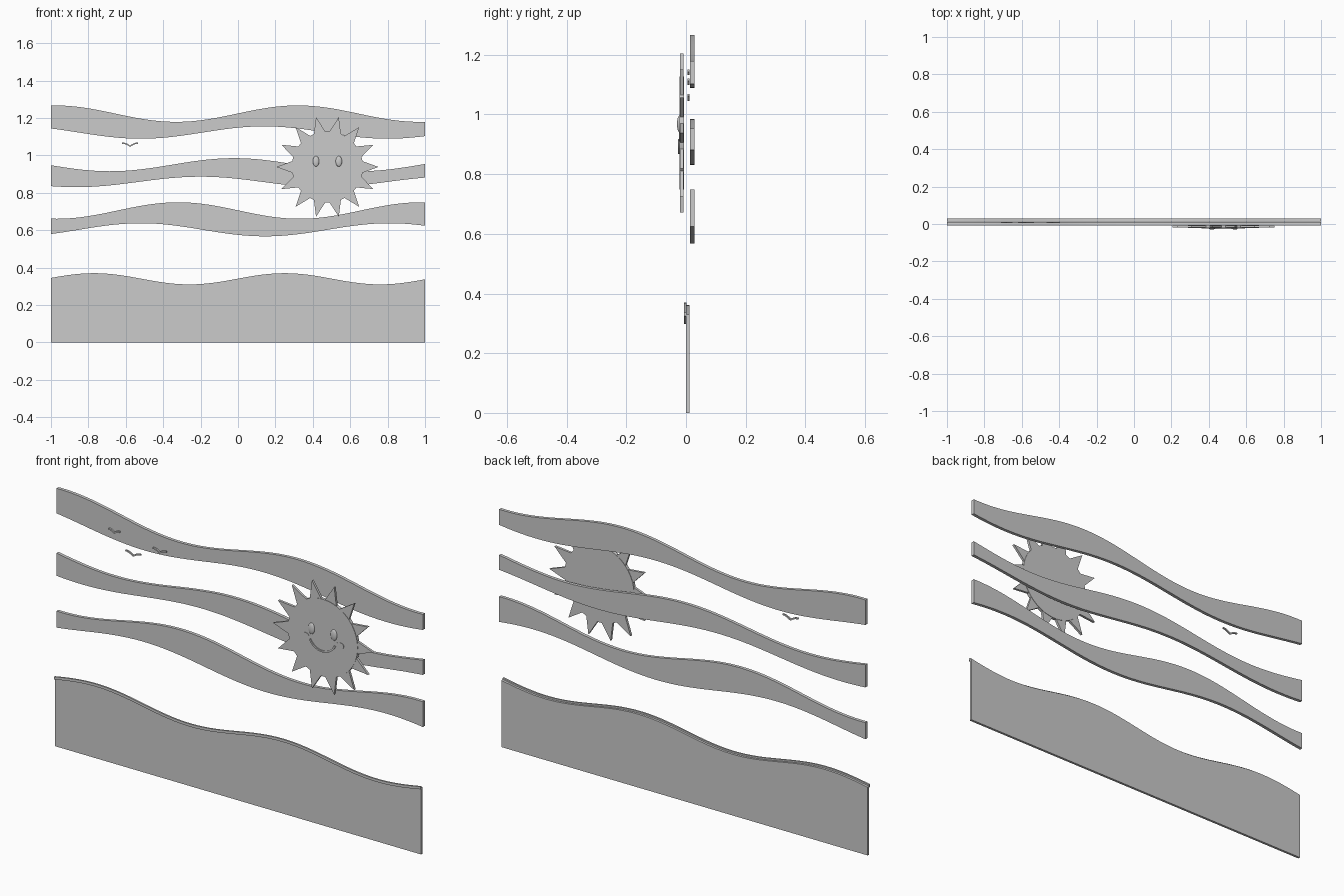
import bpy, bmesh, math
from mathutils import Vector

if "Cube" in bpy.data.objects:
    bpy.data.objects.remove(bpy.data.objects["Cube"])

GREY = (0.6, 0.6, 0.6, 1)
grey = bpy.data.materials.new("plain grey")
grey.use_nodes = True
grey.diffuse_color = GREY
grey.node_tree.nodes["Principled BSDF"].inputs["Base Color"].default_value = GREY


def finish(name, bm):
    bmesh.ops.recalc_face_normals(bm, faces=bm.faces)
    mesh = bpy.data.meshes.new(name)
    bm.to_mesh(mesh)
    bm.free()
    mesh.materials.append(grey)
    ob = bpy.data.objects.new(name, mesh)
    bpy.context.collection.objects.link(ob)
    bpy.context.view_layer.objects.active = ob
    bpy.ops.object.select_all(action='DESELECT')
    ob.select_set(True)
    bpy.ops.object.shade_smooth_by_angle(angle=math.radians(30))
    return ob


def ribbon(name, lower, upper, y0, y1):
    """Solid strip between two matching rows of (x, z) points."""
    bm = bmesh.new()
    rings = [[bm.verts.new((p[0], y, p[1])) for p, y in
              ((a, y0), (a, y1), (b, y1), (b, y0))]
             for a, b in zip(lower, upper)]
    for r, s in zip(rings, rings[1:]):
        for i in range(4):
            j = (i + 1) % 4
            bm.faces.new((r[i], r[j], s[j], s[i]))
    bm.faces.new(rings[0])
    bm.faces.new(rings[-1])
    return finish(name, bm)


def plate(bm, outline, y0, y1):
    """Flat outline of (x, z) points with thickness along y."""
    front = [bm.verts.new((x, y0, z)) for x, z in outline]
    back = [bm.verts.new((x, y1, z)) for x, z in outline]
    bm.faces.new(front)
    bm.faces.new(back)
    for i in range(len(outline)):
        j = (i + 1) % len(outline)
        bm.faces.new((front[i], front[j], back[j], back[i]))


def wave(mean, height, peak, period, n=64):
    xs = [-1 + 2 * i / n for i in range(n + 1)]
    return [(x, mean + height * math.cos(math.tau * (x - peak) / period)) for x in xs]


def shift(row, dz):
    return [(x, z + dz) for x, z in row]


def ellipse(cx, cz, rx, rz, n):
    return [(cx + rx * math.cos(math.tau * i / n), cz + rz * math.sin(math.tau * i / n))
            for i in range(n)]


def stroke(name, pts, width, y0, y1):
    """Ribbon of even width along a row of (x, z) points."""
    lower, upper = [], []
    for i, p in enumerate(pts):
        a, b = Vector(pts[max(i - 1, 0)]), Vector(pts[min(i + 1, len(pts) - 1)])
        d = (b - a).normalized() * width / 2
        lower.append((p[0] + d.y, p[1] - d.x))
        upper.append((p[0] - d.y, p[1] + d.x))
    return ribbon(name, lower, upper, y0, y1)


# Ground panel with a raised rim along its wavy top
crest = wave(0.34, 0.03, 0.25, 1.02)
ribbon("ground_panel", [(x, 0) for x, z in crest], shift(crest, -0.008), 0, 0.012)
ribbon("ground_rim", shift(crest, -0.013), crest, -0.007, 0.001)

# Three wavy sky bands
bands = {
    "upper_band": ((1.122, 0.033, 0.14, 1.32), (1.223, 0.044, 0.32, 1.3)),
    "middle_band": ((0.858, 0.028, -0.2, 1.33), (0.95, 0.035, -0.02, 1.33)),
    "lower_band": ((0.602, 0.035, -0.52, 1.33), (0.705, 0.044, -0.32, 1.3)),
}
for name, (low, high) in bands.items():
    ribbon(name, wave(*low), wave(*high), 0.013, 0.029)

# Sun disc
SX, SZ, R = 0.478, 0.938, 0.19
bm = bmesh.new()
plate(bm, ellipse(SX, SZ, R, R, 64), -0.022, -0.006)
finish("sun_disc", bm)

# Sun rays
RAYS = 14
bm = bmesh.new()
for k in range(RAYS):
    a = math.tau * k / RAYS
    out = Vector((math.cos(a), math.sin(a)))
    side = Vector((-out.y, out.x)) * 0.034
    c = Vector((SX, SZ))
    plate(bm, [c + out * 0.18 - side, c + out * 0.273, c + out * 0.18 + side],
          -0.02, -0.008)
finish("sun_rays", bm)

# Eyes and cheeks
for side, label in ((-1, "right"), (1, "left")):
    bm = bmesh.new()
    bmesh.ops.create_uvsphere(bm, u_segments=24, v_segments=16, radius=1)
    bmesh.ops.scale(bm, vec=(0.017, 0.008, 0.028), verts=bm.verts)
    bmesh.ops.translate(bm, vec=(SX + side * 0.061, -0.022, 0.968), verts=bm.verts)
    finish(label + "_eye", bm)
    bm = bmesh.new()
    plate(bm, ellipse(SX + side * 0.095, 0.925, 0.021, 0.015, 24), -0.024, -0.021)
    finish(label + "_cheek", bm)

# Smile
arc = [math.radians(205 + 130 * i / 20) for i in range(21)]
stroke("smile", [(SX + 0.075 * math.cos(a), 0.947 + 0.075 * math.sin(a)) for a in arc],
       0.008, -0.027, -0.021)

# Birds
for i, (x, z, w) in enumerate(((-0.68, 1.135, 0.031), (-0.577, 1.049, 0.042),
                               (-0.433, 1.103, 0.036))):
    steps = [k / 8 for k in range(-8, 9)]
    wings = [(x + w * t, z + 0.38 * w * math.sin(abs(t) * math.pi * 0.55)) for t in steps]
    stroke("bird_%d" % (i + 1), wings, 0.007, 0.005, 0.012)
